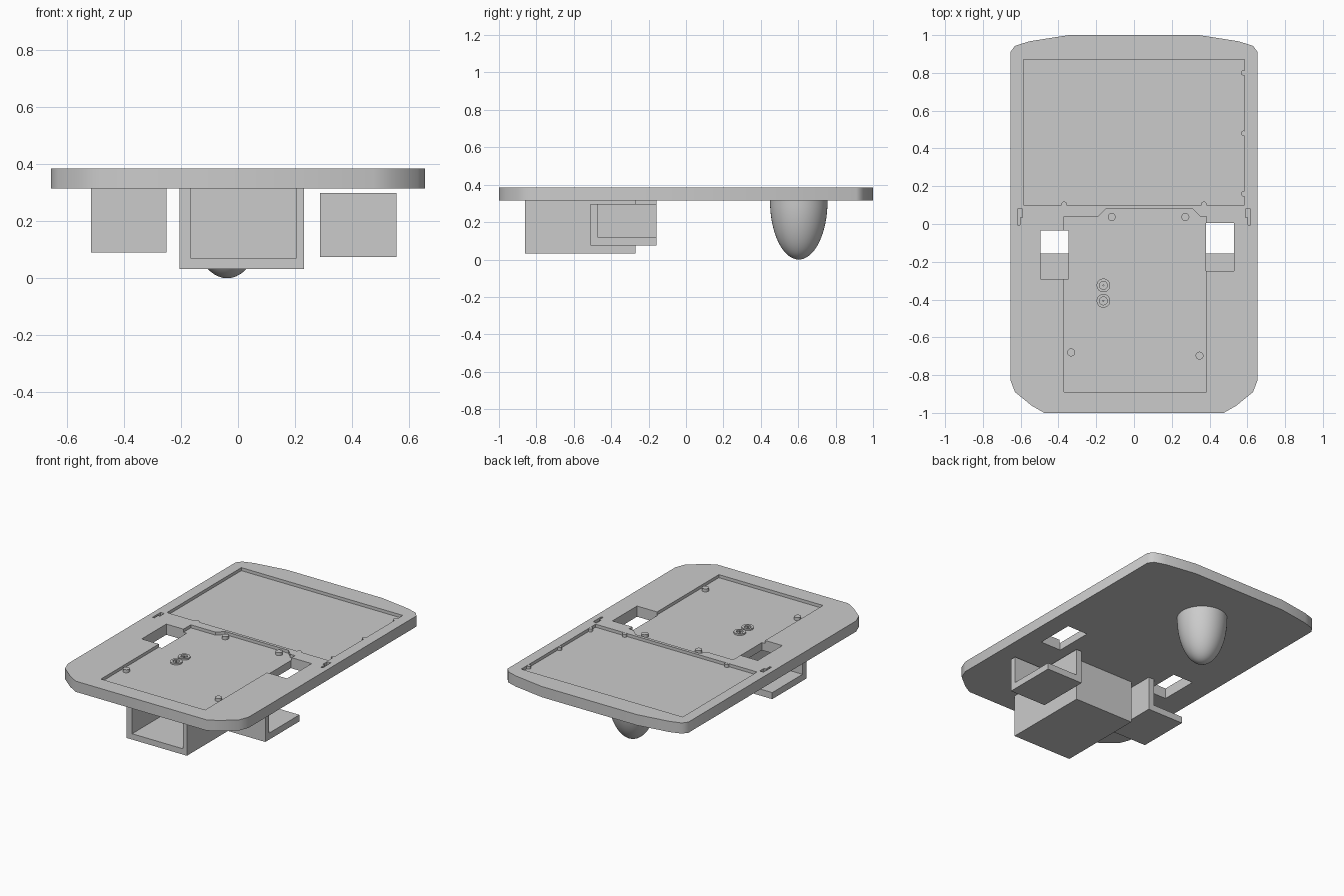
import bpy, bmesh, math
from mathutils import Matrix, Vector

cube = bpy.data.objects.get("Cube")
if cube:
    bpy.data.objects.remove(cube, do_unlink=True)

grey = bpy.data.materials.new("light_grey")
grey.use_nodes = True
grey.diffuse_color = (0.6, 0.6, 0.6, 1)
grey.node_tree.nodes["Principled BSDF"].inputs["Base Color"].default_value = (0.6, 0.6, 0.6, 1)

BOTTOM, TOP, FLOOR = 0.315, 0.385, 0.365


def finish(name, bm):
    bmesh.ops.recalc_face_normals(bm, faces=bm.faces)
    mesh = bpy.data.meshes.new(name)
    bm.to_mesh(mesh)
    bm.free()
    mesh.materials.append(grey)
    ob = bpy.data.objects.new(name, mesh)
    bpy.context.collection.objects.link(ob)
    return ob


def prism(name, outline, z0, z1):
    bm = bmesh.new()
    face = bm.faces.new([bm.verts.new((x, y, z0)) for x, y in outline])
    up = bmesh.ops.extrude_face_region(bm, geom=[face])["geom"]
    bmesh.ops.translate(bm, vec=(0, 0, z1 - z0),
                        verts=[v for v in up if isinstance(v, bmesh.types.BMVert)])
    return finish(name, bm)


def rect(x0, x1, y0, y1):
    return [(x0, y0), (x1, y0), (x1, y1), (x0, y1)]


def circle(x, y, r, n=20):
    return [(x + r * math.cos(i * math.tau / n), y + r * math.sin(i * math.tau / n)) for i in range(n)]


def smooth(ob):
    bpy.ops.object.select_all(action="DESELECT")
    bpy.context.view_layer.objects.active = ob
    ob.select_set(True)
    bpy.ops.object.shade_smooth_by_angle(angle=math.radians(40))


def cut(target, cutter):
    mod = target.modifiers.new("cut", "BOOLEAN")
    mod.operation, mod.solver, mod.object = "DIFFERENCE", "EXACT", cutter
    bpy.context.view_layer.objects.active = target
    bpy.ops.object.modifier_apply(modifier=mod.name)
    bpy.data.objects.remove(cutter, do_unlink=True)


# Base plate with an arched back end and clipped front corners
half = [(0.475, -1), (0.54, -0.963), (0.63, -0.89), (0.655, -0.825), (0.655, 0.91),
        (0.63, 0.943), (0.555, 0.967), (0.345, 1)]
plate = prism("base_plate", half + [(-x, y) for x, y in reversed(half)], BOTTOM, TOP)

# Shallow pockets in the top
cut(plate, prism("back_pocket", rect(-0.585, 0.585, 0.1, 0.87), FLOOR, 0.5))
front_outline = [(-0.37, -0.89), (0.385, -0.89), (0.385, 0.04), (0.35, 0.04),
                 (0.31, 0.08), (-0.15, 0.08), (-0.19, 0.04), (-0.37, 0.04)]
cut(plate, prism("front_pocket", front_outline, FLOOR, 0.5))

# Through holes above the side brackets
cut(plate, prism("right_hole", rect(-0.495, -0.347, -0.29, -0.035), 0.2, 0.5))
cut(plate, prism("left_hole", rect(0.38, 0.53, -0.25, 0.005), 0.2, 0.5))

# Small hooked slots beside the pockets
for s in (-1, 1):
    hook = [(0.59, 0.08), (0.617, 0.08), (0.617, -0.005), (0.604, -0.005), (0.604, 0.035), (0.59, 0.035)]
    cut(plate, prism("slot", [(s * x, y) for x, y in hook], FLOOR, 0.5))
smooth(plate)

# Locating bumps along the back pocket rim
for i, (x, y) in enumerate([(0.58, 0.8), (0.58, 0.48), (0.58, 0.16), (-0.37, 0.105), (0.37, 0.105)]):
    smooth(prism(f"rim_bump_{i + 1}", circle(x, y, 0.014), FLOOR - 0.005, TOP - 0.001))

# Mounting posts in the front pocket
for i, (x, y) in enumerate([(-0.118, 0.037), (0.272, 0.037), (-0.333, -0.68), (0.347, -0.697)]):
    smooth(prism(f"mounting_post_{i + 1}", circle(x, y, 0.021), FLOOR - 0.005, TOP))

# Pair of raised rings with centre pins
for i, y in enumerate((-0.325, -0.407)):
    ring = prism(f"ring_{i + 1}", circle(-0.162, y, 0.036, 28), FLOOR - 0.005, FLOOR + 0.01)
    cut(ring, prism("bore", circle(-0.162, y, 0.021, 28), FLOOR - 0.1, 0.5))
    smooth(ring)
    smooth(prism(f"ring_pin_{i + 1}", circle(-0.162, y, 0.005, 10), FLOOR - 0.005, FLOOR + 0.01))

# Centre holder: box open at the front, with a closed back
holder = prism("centre_holder", rect(-0.205, 0.232, -0.86, -0.27), 0.032, BOTTOM)
cut(holder, prism("holder_cavity", rect(-0.165, 0.203, -1, -0.31), 0.07, 0.5))


# Side brackets: floor, front wall and inner wall
def bracket(name, inner, outer, z0, z1):
    s = 1 if outer > inner else -1
    body = prism(name, rect(min(inner, outer), max(inner, outer), -0.51, -0.157), z0, z1)
    a, b = sorted((inner + s * 0.04, outer + s * 0.2))
    cut(body, prism("bracket_cavity", rect(a, b, -0.47, 0.2), z0 + 0.043, 0.5))


bracket("left_bracket", 0.287, 0.555, 0.075, 0.298)
bracket("right_bracket", -0.25, -0.515, 0.09, BOTTOM)

# Rounded foot under the back end
bm = bmesh.new()
bmesh.ops.create_uvsphere(bm, u_segments=48, v_segments=32, radius=1)
bmesh.ops.delete(bm, geom=[v for v in bm.verts if v.co.z > 0.01], context="VERTS")
bmesh.ops.transform(bm, verts=bm.verts,
                    matrix=Matrix.Translation(Vector((-0.038, 0.603, BOTTOM))) @ Matrix.Diagonal((0.154, 0.154, BOTTOM, 1)))
bmesh.ops.holes_fill(bm, edges=[e for e in bm.edges if e.is_boundary], sides=0)
smooth(finish("dome_foot", bm))
